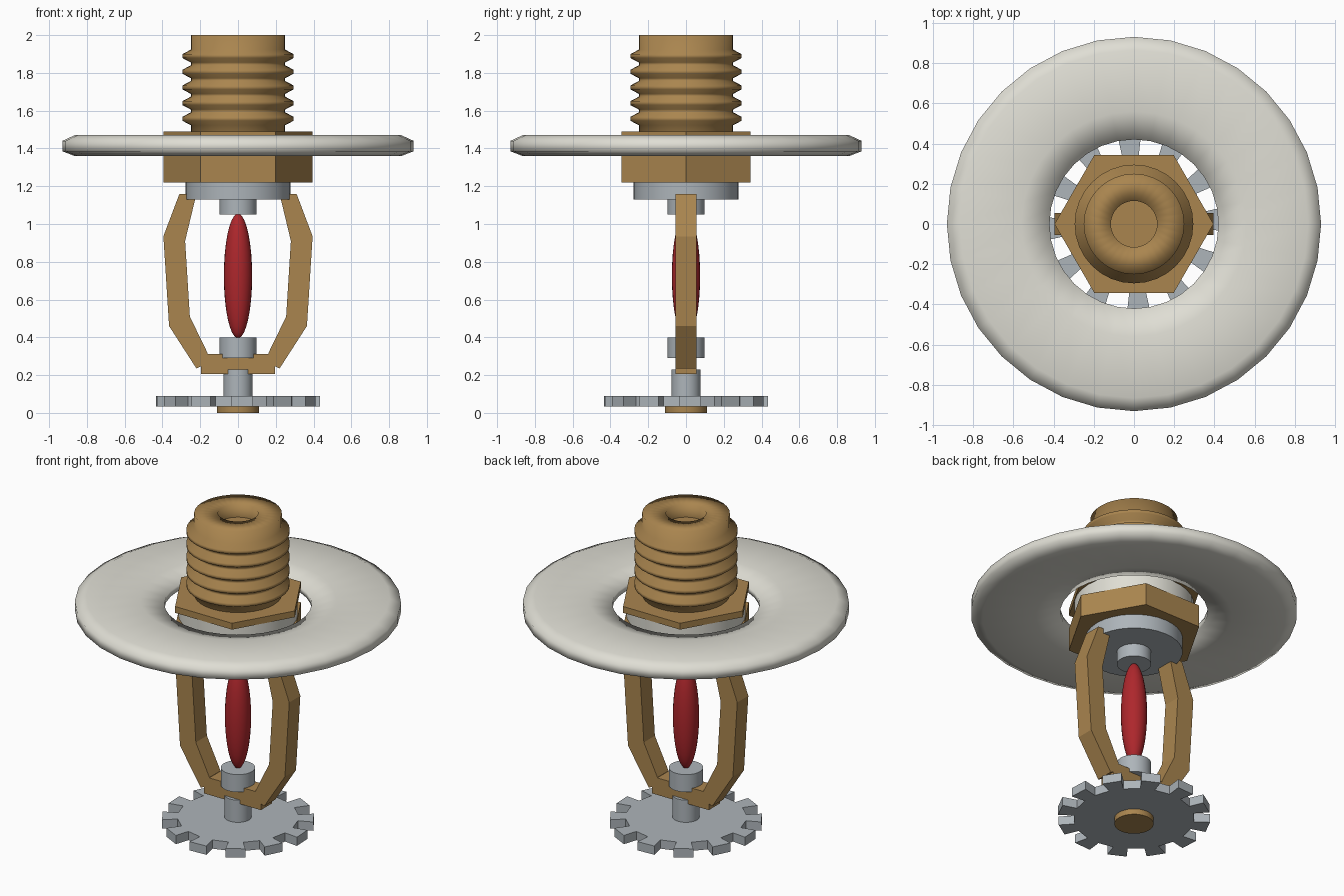
import bpy, bmesh, math
from math import cos, sin, pi, radians

if "Cube" in bpy.data.objects:
    bpy.data.objects.remove(bpy.data.objects["Cube"])


def material(name, rgb):
    m = bpy.data.materials.new(name)
    m.diffuse_color = (*rgb, 1)
    m.use_nodes = True
    m.node_tree.nodes["Principled BSDF"].inputs["Base Color"].default_value = m.diffuse_color
    return m


BRASS = material("brass", (0.40, 0.235, 0.078))
STEEL = material("steel", (0.42, 0.46, 0.49))
WHITE = material("off_white", (0.74, 0.73, 0.66))
RED = material("red_glass", (0.42, 0.02, 0.025))


def finish(name, bm, mat, smooth_angle=None):
    """Turn a bmesh into an object; smooth_angle None keeps flat faces."""
    bmesh.ops.recalc_face_normals(bm, faces=bm.faces[:])
    me = bpy.data.meshes.new(name)
    bm.to_mesh(me)
    bm.free()
    me.materials.append(mat)
    if smooth_angle is not None:
        for p in me.polygons:
            p.use_smooth = len(p.vertices) <= 4
        if smooth_angle < 180:
            me.set_sharp_from_angle(angle=radians(smooth_angle))
    ob = bpy.data.objects.new(name, me)
    bpy.context.scene.collection.objects.link(ob)
    return ob


def lathe(name, profile, mat, seg=32, closed=False, smooth_angle=40):
    """Revolve (radius, z) points about z; open profiles get end caps."""
    bm = bmesh.new()
    rings = [[bm.verts.new((r * cos(2 * pi * i / seg), r * sin(2 * pi * i / seg), z))
              for i in range(seg)] for r, z in profile]
    pairs = list(zip(rings, rings[1:]))
    if closed:
        pairs.append((rings[-1], rings[0]))
    for a, b in pairs:
        for i in range(seg):
            j = (i + 1) % seg
            bm.faces.new((a[i], a[j], b[j], b[i]))
    if not closed:
        bm.faces.new(rings[0])
        bm.faces.new(rings[-1])
    return finish(name, bm, mat, smooth_angle)


def cylinder(name, r, z0, z1, mat, seg=32):
    return lathe(name, [(r, z0), (r, z1)], mat, seg)


def prism(name, a, b, mat):
    """Join two matching outlines of 3D points."""
    bm = bmesh.new()
    va = [bm.verts.new(p) for p in a]
    vb = [bm.verts.new(p) for p in b]
    n = len(va)
    bm.faces.new(va)
    bm.faces.new(vb)
    for i in range(n):
        j = (i + 1) % n
        bm.faces.new((va[i], va[j], vb[j], vb[i]))
    return finish(name, bm, mat)


# Threaded inlet with a shallow bore in the top
thread = [(0.25, 1.40)]
for k in range(5):
    zc = 1.557 + k * 0.083
    thread += [(0.25, zc - 0.034), (0.295, zc - 0.01), (0.295, zc + 0.01), (0.25, zc + 0.034)]
thread += [(0.25, 2.0), (0.115, 2.0), (0.115, 1.92)]
lathe("threaded_inlet", thread, BRASS, smooth_angle=180)

# Hex nut, collar and hex flange passing through the cover ring
lathe("hex_nut", [(0.395, 1.22), (0.395, 1.36)], BRASS, seg=6, smooth_angle=None)
cylinder("collar", 0.34, 1.36, 1.45, WHITE)
lathe("hex_flange", [(0.395, 1.45), (0.395, 1.49)], BRASS, seg=6, smooth_angle=None)

# Wide cover ring, thinning toward its hole
lathe("cover_ring", [(0.42, 1.395), (0.42, 1.43), (0.56, 1.463), (0.865, 1.47),
                     (0.93, 1.44), (0.93, 1.385), (0.865, 1.36), (0.56, 1.365)],
      WHITE, closed=True, smooth_angle=180)

# Seat plate and upper cap above the bulb
cylinder("seat_plate", 0.277, 1.13, 1.22, STEEL)
cylinder("upper_cap", 0.098, 1.05, 1.14, STEEL)

# Glass bulb
bulb = []
for i in range(17):
    t = -pi / 2 + 0.06 + (pi - 0.12) * i / 16
    bulb.append((0.075 * cos(t), 0.725 + 0.33 * sin(t)))
lathe("glass_bulb", bulb, RED, seg=24, smooth_angle=60)

# Lower cup holding the bulb, and post down to the deflector
cylinder("lower_cup", 0.098, 0.29, 0.40, STEEL)
cylinder("deflector_post", 0.077, 0.08, 0.23, STEEL)

# Two bent frame arms, mirrored, and the crossbar between them
T = 0.055
arm = [(0.31, 1.16), (0.395, 0.935), (0.365, 0.46), (0.22, 0.235), (0.19, 0.25),
       (0.16, 0.315), (0.255, 0.51), (0.28, 0.91), (0.22, 1.16)]
for side, s in (("left", -1), ("right", 1)):
    prism(side + "_frame_arm", [(s * x, -T, z) for x, z in arm],
          [(s * x, T, z) for x, z in arm], BRASS)
bar = [(-0.197, 0.205), (0.197, 0.205), (0.197, 0.312), (-0.197, 0.312)]
prism("crossbar", [(x, -T, z) for x, z in bar], [(x, T, z) for x, z in bar], BRASS)

# Toothed deflector plate
outline = []
for k in range(12):
    c = 30 * k + 3
    for r, d in ((0.345, -7), (0.435, -7.5), (0.435, 7.5), (0.345, 7)):
        outline.append((r * cos(radians(c + d)), r * sin(radians(c + d))))
prism("deflector", [(x, y, 0.035) for x, y in outline],
      [(x, y, 0.09) for x, y in outline], STEEL)

# Brass rivet under the deflector
cylinder("deflector_rivet", 0.112, 0.0, 0.04, BRASS)
